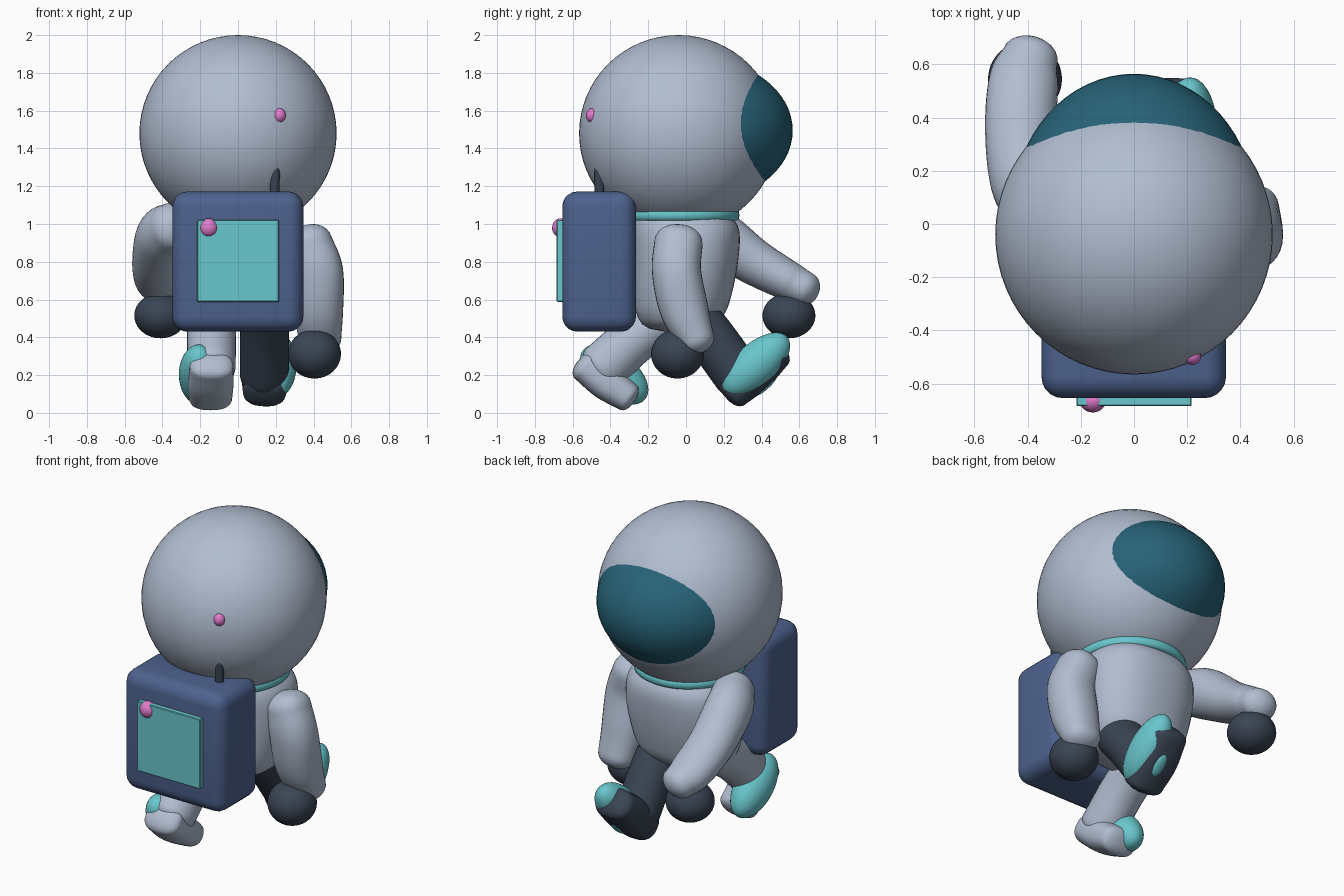
import bpy, bmesh, math
from mathutils import Vector, Matrix

if "Cube" in bpy.data.objects:
    bpy.data.objects.remove(bpy.data.objects["Cube"])


def mat(name, r, g, b):
    m = bpy.data.materials.new(name)
    m.diffuse_color = (r, g, b, 1)
    m.use_nodes = True
    m.node_tree.nodes["Principled BSDF"].inputs["Base Color"].default_value = m.diffuse_color
    return m


SUIT = mat("suit grey", 0.44, 0.51, 0.635)
DARK = mat("dark slate", 0.042, 0.058, 0.088)
BLUE = mat("pack blue", 0.075, 0.122, 0.27)
VISOR = mat("visor teal", 0.02, 0.122, 0.185)
TEAL = mat("light teal", 0.14, 0.57, 0.61)
PINK = mat("pink", 0.74, 0.20, 0.60)


def finish(name, bm, material, smooth=True):
    bmesh.ops.recalc_face_normals(bm, faces=bm.faces)
    for f in bm.faces:
        f.smooth = smooth
    me = bpy.data.meshes.new(name)
    bm.to_mesh(me)
    bm.free()
    me.materials.append(material)
    ob = bpy.data.objects.new(name, me)
    bpy.context.collection.objects.link(ob)
    return ob


def ellipsoid(name, centre, radii, material, tilt=0.0, segs=48):
    """Scaled sphere, tilted about the x axis."""
    bm = bmesh.new()
    bmesh.ops.create_uvsphere(bm, u_segments=segs, v_segments=segs // 2, radius=1)
    bm.transform(Matrix.Translation(centre) @ Matrix.Rotation(tilt, 4, 'X')
                 @ Matrix.Diagonal((*radii, 1)))
    return finish(name, bm, material)


def box(name, lo, hi, material, bevel, segs):
    lo, hi = Vector(lo), Vector(hi)
    bm = bmesh.new()
    bmesh.ops.create_cube(bm, size=1)
    bm.transform(Matrix.Translation((lo + hi) / 2) @ Matrix.Diagonal((*(hi - lo), 1)))
    bmesh.ops.bevel(bm, geom=bm.edges[:], offset=bevel, segments=segs,
                    profile=0.5, affect='EDGES')
    ob = finish(name, bm, material)
    bpy.context.view_layer.objects.active = ob
    ob.select_set(True)
    bpy.ops.object.shade_smooth_by_angle(angle=math.radians(35))
    ob.select_set(False)
    return ob


def loft(name, rings, material):
    """Skin a list of equally sized rings and close both ends."""
    bm = bmesh.new()
    loops = [[bm.verts.new(p) for p in ring] for ring in rings]
    for a, b in zip(loops, loops[1:]):
        for i in range(len(a)):
            j = (i + 1) % len(a)
            bm.faces.new((a[i], a[j], b[j], b[i]))
    bm.faces.new(loops[0])
    bm.faces.new(loops[-1])
    return finish(name, bm, material)


def spline(keys, steps=8):
    """Catmull-Rom interpolation of key tuples."""
    k = [Vector(p) for p in keys]
    k = [2 * k[0] - k[1]] + k + [2 * k[-1] - k[-2]]
    out = []
    for a, b, c, d in zip(k, k[1:], k[2:], k[3:]):
        for s in range(steps):
            t = s / steps
            out.append(0.5 * (2 * b + (c - a) * t + (2 * a - 5 * b + 4 * c - d) * t * t
                              + (3 * b - a - 3 * c + d) * t ** 3))
    return out + [k[-2]]


def power(v, e):
    return math.copysign(abs(v) ** e, v)


def oval(z, rx, ry, y, blunt=1.0, sides=48):
    """Level ring, squarer when blunt < 1."""
    return [Vector((rx * power(math.cos(a), blunt), y + ry * power(math.sin(a), blunt), z))
            for a in (2 * math.pi * i / sides for i in range(sides))]


def limb(name, keys, material, cap=0.8, sides=32, blunt=1.0):
    """Rounded tube through keys (x, y, z, half width, half depth); blunt < 1 squares it."""
    path = spline(keys)
    pts = [Vector(p[:3]) for p in path]
    rings = []

    def ring(c, t, rx, ry, k):
        w = (Vector((1, 0, 0)) - t * t.x).normalized()
        d = t.cross(w)
        rings.append([c + k * (w * rx * power(math.cos(a), blunt)
                               + d * ry * power(math.sin(a), blunt))
                      for a in (2 * math.pi * i / sides for i in range(sides))])

    last = len(pts) - 1
    caps = [math.radians(a) for a in (88, 75, 60, 45, 30, 15)]
    for i, p in enumerate(path):
        t = (pts[min(i + 1, last)] - pts[max(i - 1, 0)]).normalized()
        reach = cap * min(p[3], p[4])
        if i == 0:
            for a in caps:
                ring(pts[0] - t * reach * math.sin(a), t, p[3], p[4], math.cos(a) ** blunt)
        ring(pts[i], t, p[3], p[4], 1)
        if i == last:
            for a in reversed(caps):
                ring(pts[i] + t * reach * math.sin(a), t, p[3], p[4], math.cos(a) ** blunt)
    return loft(name, rings, material)


# Helmet and bulging visor
ellipsoid("helmet", (0, -0.04, 1.48), (0.522, 0.526, 0.52), SUIT, segs=64)
ellipsoid("visor", (0, 0.05, 1.495), (0.458, 0.515, 0.386), VISOR, segs=64)

# Torso: stacked ovals (height, half width, half depth, y shift)
profile = spline([(0.43, 0.08, 0.06, -0.05), (0.455, 0.21, 0.16, -0.05),
                  (0.52, 0.28, 0.23, -0.03), (0.64, 0.32, 0.26, -0.015),
                  (0.82, 0.345, 0.278, 0), (0.97, 0.33, 0.28, 0), (1.07, 0.26, 0.24, -0.02)])
loft("torso", [oval(z, w, d, y, 0.85) for z, w, d, y in profile], SUIT)

# Neck ring
loft("neck_ring", [oval(z, 0.32 * k, 0.318 * k, -0.035) for z, k in
                   ((1.018, 0.95), (1.026, 0.985), (1.045, 1.0), (1.066, 0.99), (1.075, 0.96))],
     TEAL)

# Backpack with panel, button and aerial
box("backpack", (-0.348, -0.655, 0.43), (0.346, -0.265, 1.172), BLUE, 0.08, 5)
box("pack_panel", (-0.217, -0.685, 0.588), (0.217, -0.63, 1.022), TEAL, 0.004, 1)
ellipsoid("pack_button", (-0.155, -0.665, 0.98), (0.049, 0.044, 0.05), PINK, segs=24)
limb("aerial", [(0.192, -0.455, 1.1, 0.026, 0.026), (0.197, -0.462, 1.24, 0.024, 0.024),
                (0.215, -0.47, 1.5, 0.012, 0.012)], DARK, sides=16)
ellipsoid("aerial_tip", (0.22, -0.496, 1.575), (0.033, 0.034, 0.038), PINK, segs=24)

# Arm stretched forward, and its hand
limb("forward_arm", [(-0.35, 0.03, 0.985, 0.12, 0.13), (-0.405, 0.16, 0.935, 0.135, 0.145),
                     (-0.425, 0.36, 0.80, 0.135, 0.122),
                     (-0.415, 0.54, 0.70, 0.13, 0.105),
                     (-0.39, 0.63, 0.655, 0.105, 0.092)], SUIT)
ellipsoid("forward_hand", (-0.41, 0.545, 0.515), (0.139, 0.14, 0.12), DARK)

# Arm hanging down, and its hand
limb("hanging_arm", [(0.38, -0.04, 0.90, 0.12, 0.128), (0.42, -0.05, 0.75, 0.136, 0.13),
                     (0.425, -0.01, 0.55, 0.132, 0.128),
                     (0.435, 0.055, 0.39, 0.112, 0.097)], SUIT, blunt=0.9)
ellipsoid("hanging_hand", (0.405, -0.045, 0.312), (0.14, 0.14, 0.13), DARK)

# Trailing leg, pushed backward with the toe on the ground
limb("trailing_leg", [(-0.14, -0.05, 0.54, 0.13, 0.13), (-0.14, -0.26, 0.40, 0.13, 0.13),
                      (-0.14, -0.44, 0.24, 0.127, 0.135)], SUIT, cap=0.6)
limb("trailing_foot", [(-0.14, -0.535, 0.247, 0.115, 0.085), (-0.145, -0.425, 0.165, 0.122, 0.095),
                       (-0.145, -0.31, 0.085, 0.115, 0.08)], SUIT, cap=0.55, blunt=0.8)
ellipsoid("trailing_toe_cap", (-0.205, -0.38, 0.203), (0.108, 0.21, 0.118), TEAL,
          tilt=math.radians(-38))

# Leading leg, heel down and toe up
limb("leading_leg", [(0.14, 0.02, 0.53, 0.125, 0.13), (0.14, 0.13, 0.40, 0.13, 0.13),
                     (0.14, 0.275, 0.20, 0.13, 0.13)], DARK, cap=0.7)
limb("leading_foot", [(0.14, 0.25, 0.115, 0.115, 0.095), (0.148, 0.36, 0.215, 0.13, 0.108),
                      (0.158, 0.475, 0.32, 0.12, 0.092)], DARK, cap=0.55, blunt=0.8)
ellipsoid("leading_toe_cap", (0.21, 0.37, 0.255), (0.1, 0.222, 0.112), TEAL,
          tilt=math.radians(42))

# Teal patches on the soles
ellipsoid("leading_sole_patch", (0.17, 0.425, 0.14), (0.035, 0.07, 0.014), TEAL,
          tilt=math.radians(42), segs=24)
ellipsoid("trailing_sole_patch", (-0.165, -0.42, 0.075), (0.03, 0.04, 0.014), TEAL,
          tilt=math.radians(-36), segs=24)
